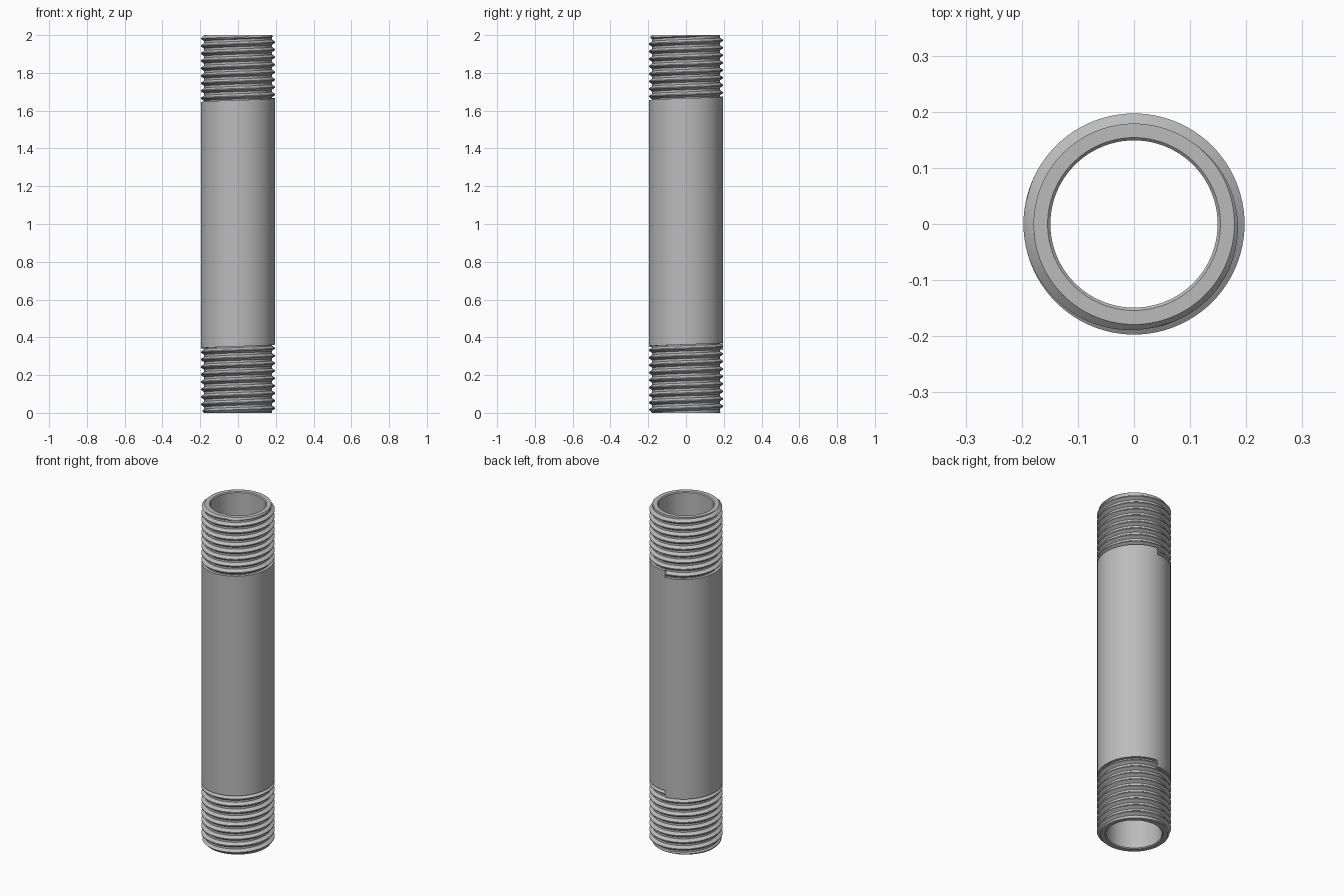
import bpy, bmesh, math

if "Cube" in bpy.data.objects:
    bpy.data.objects.remove(bpy.data.objects["Cube"], do_unlink=True)

# Main dimensions
LENGTH = 2.0
R_BODY, R_ROOT, R_CREST = 0.196, 0.179, 0.197
R_BORE, R_BORE_EDGE, BORE_CHAMFER = 0.149, 0.154, 0.005
PITCH = 0.0396
SEGMENTS = 96
SEAM = math.pi / 2                      # where each thread runs out

# One thread tooth as (phase, radius); the doubled first point makes the square shoulder
R_MID = (R_ROOT + R_CREST) / 2
TOOTH = [(0, R_ROOT), (0, R_ROOT), (0.14, R_ROOT), (0.29, R_MID), (0.44, R_CREST),
         (0.56, R_CREST), (0.71, R_MID), (0.86, R_ROOT)]
K = len(TOOTH)


def add_grid_quad(bm, verts):
    bm.faces.new(verts)


def helix_rows(shoulder, turns, body_below):
    """Rows (height at the seam, radius) for one threaded end and its shoulder."""
    rows = []
    for n in turns:
        for k, (phase, r) in enumerate(TOOTH):
            below = n < 0 or (n == 0 and k == 0)
            rows.append((shoulder + (n + phase) * PITCH, R_BODY if below == body_below else r))
    return rows


def add_thread(bm, rows, low, high):
    """Sweep the rows up a right-hand helix for one turn and join the seam one pitch up."""
    columns = []
    for j in range(SEGMENTS + 1):
        a = SEAM + math.tau * j / SEGMENTS
        column = []
        for u, r in rows:
            z = min(max(u + PITCH * j / SEGMENTS, low), high)
            r = min(r, R_ROOT + min(z, LENGTH - z))      # chamfered pipe end
            column.append(bm.verts.new((r * math.cos(a), r * math.sin(a), z)))
        columns.append(column)
    for c, d in zip(columns, columns[1:]):
        for i in range(len(rows) - 1):
            add_grid_quad(bm, (c[i], d[i], d[i + 1], c[i + 1]))
    c, d = columns[-1], columns[0]
    for i in range(len(rows) - 1 - K):
        add_grid_quad(bm, (c[i], d[i + K], d[i + 1 + K], c[i + 1]))


def add_lathe(bm, profile):
    rings = []
    for r, z in profile:
        angles = [SEAM + math.tau * j / SEGMENTS for j in range(SEGMENTS)]
        rings.append([bm.verts.new((r * math.cos(a), r * math.sin(a), z)) for a in angles])
    for p, q in zip(rings, rings[1:]):
        for j in range(SEGMENTS):
            m = (j + 1) % SEGMENTS
            add_grid_quad(bm, (p[j], p[m], q[m], q[j]))


bm = bmesh.new()
BODY_LOW, BODY_HIGH = 0.42, 1.58

# Threaded ends
add_thread(bm, helix_rows(0.332, range(-11, 5), False), 0, BODY_LOW)
add_thread(bm, helix_rows(1.636, range(-4, 12), True), BODY_HIGH, LENGTH)

# Plain barrel between the threads
add_lathe(bm, [(R_BODY, BODY_LOW), (R_BODY, BODY_HIGH)])

# End faces and chamfered bore
add_lathe(bm, [(R_ROOT, LENGTH), (R_BORE_EDGE, LENGTH), (R_BORE, LENGTH - BORE_CHAMFER),
               (R_BORE, BORE_CHAMFER), (R_BORE_EDGE, 0), (R_ROOT, 0)])

# Weld everything into one solid
bmesh.ops.remove_doubles(bm, verts=bm.verts[:], dist=1e-5)
bmesh.ops.recalc_face_normals(bm, faces=bm.faces[:])
mesh = bpy.data.meshes.new("threaded_pipe")
bm.to_mesh(mesh)
bm.free()
pipe = bpy.data.objects.new("threaded_pipe", mesh)
bpy.context.collection.objects.link(pipe)

# Grey steel
steel = bpy.data.materials.new("grey_steel")
steel.use_nodes = True
colour = (0.5, 0.5, 0.5, 1)
steel.diffuse_color = colour
steel.node_tree.nodes["Principled BSDF"].inputs["Base Color"].default_value = colour
mesh.materials.append(steel)

# Smooth round walls, crisp thread edges
bpy.ops.object.select_all(action="DESELECT")
pipe.select_set(True)
bpy.context.view_layer.objects.active = pipe
bpy.ops.object.shade_smooth_by_angle(angle=math.radians(25))
